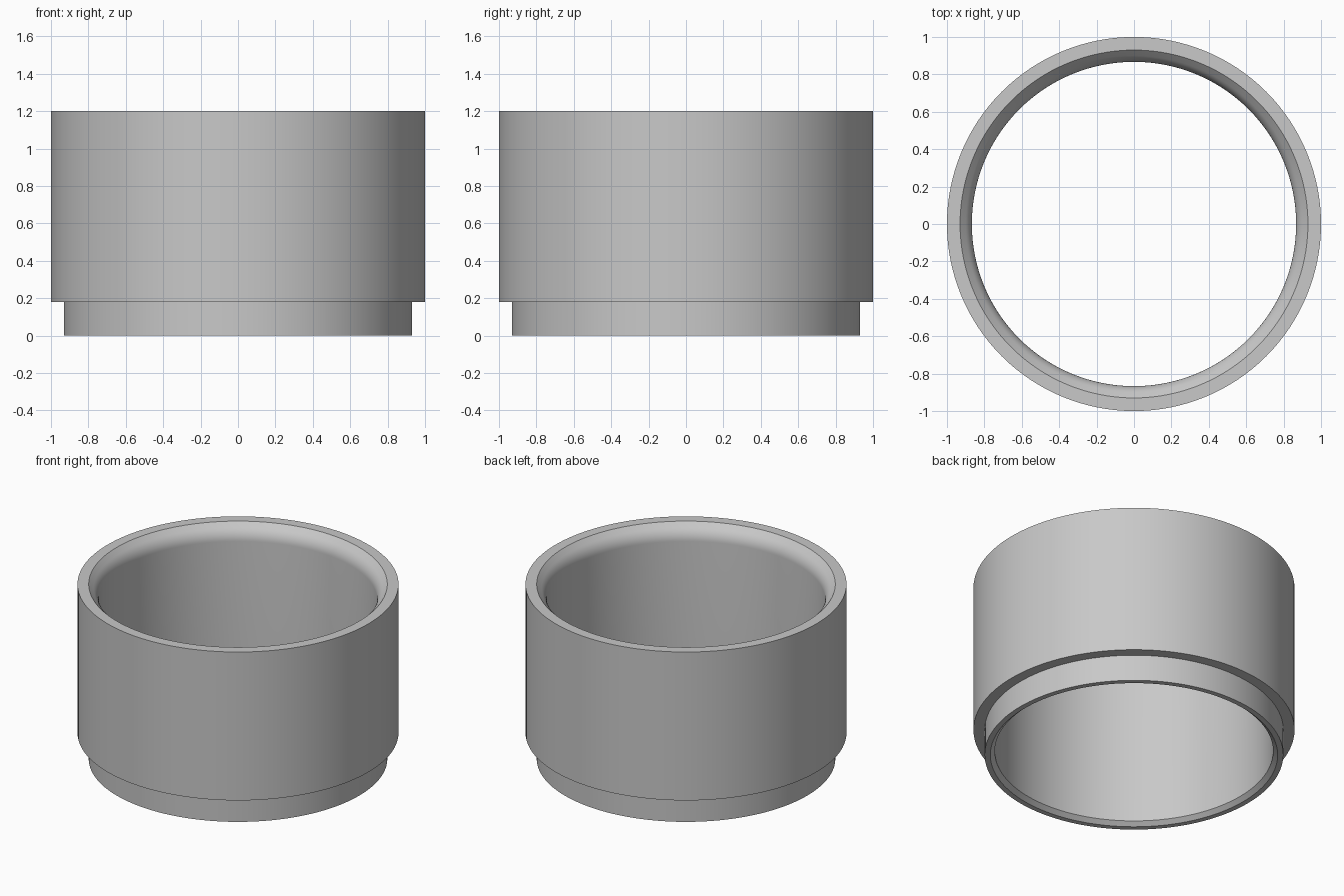
import bpy
import bmesh
from math import pi, sin, cos, radians
from mathutils import Vector

cube = bpy.data.objects.get("Cube")
if cube:
    bpy.data.objects.remove(cube, do_unlink=True)

SEGMENTS = 128
HEIGHT, STEP = 1.2, 0.18
OUTER, NECK, BORE = 1.0, 0.93, 0.867

# Plain grey material
grey = bpy.data.materials.new("plain grey")
grey.use_nodes = True
colour = (0.58, 0.58, 0.58, 1)
grey.diffuse_color = colour
grey.node_tree.nodes["Principled BSDF"].inputs["Base Color"].default_value = colour


def rounded_lead_in(radius=0.113, steps=8):
    """Arc that blends the sloped mouth into the straight bore."""
    base = HEIGHT - 0.03 - radius * sin(radians(45))
    angles = [radians(45) * (1 - i / steps) for i in range(steps + 1)]
    return [(BORE + radius * (1 - cos(a)), base + radius * sin(a)) for a in angles]


# Wall cross-section: stepped outside, flared mouth, chamfered lower bore
profile = [(0.895, 0), (NECK, 0), (NECK, STEP), (OUTER, STEP),
           (OUTER, HEIGHT), (NECK, HEIGHT)]
profile += rounded_lead_in()
profile += [(BORE, 0.026)]

# Revolve the closed cross-section into a ring
bm = bmesh.new()
verts = [bm.verts.new((r, 0, z)) for r, z in profile]
edges = [bm.edges.new((v, verts[(i + 1) % len(verts)])) for i, v in enumerate(verts)]
bmesh.ops.spin(bm, geom=verts + edges, cent=Vector(), axis=(0, 0, 1),
               angle=2 * pi, steps=SEGMENTS, use_merge=True)
bmesh.ops.remove_doubles(bm, verts=bm.verts, dist=0.0001)
bmesh.ops.recalc_face_normals(bm, faces=bm.faces)

mesh = bpy.data.meshes.new("stepped_sleeve")
bm.to_mesh(mesh)
bm.free()
mesh.materials.append(grey)
sleeve = bpy.data.objects.new("stepped_sleeve", mesh)
bpy.context.collection.objects.link(sleeve)

# Smooth round walls with crisp steps and chamfers
bpy.ops.object.select_all(action='DESELECT')
sleeve.select_set(True)
bpy.context.view_layer.objects.active = sleeve
bpy.ops.object.shade_smooth_by_angle(angle=radians(30))
